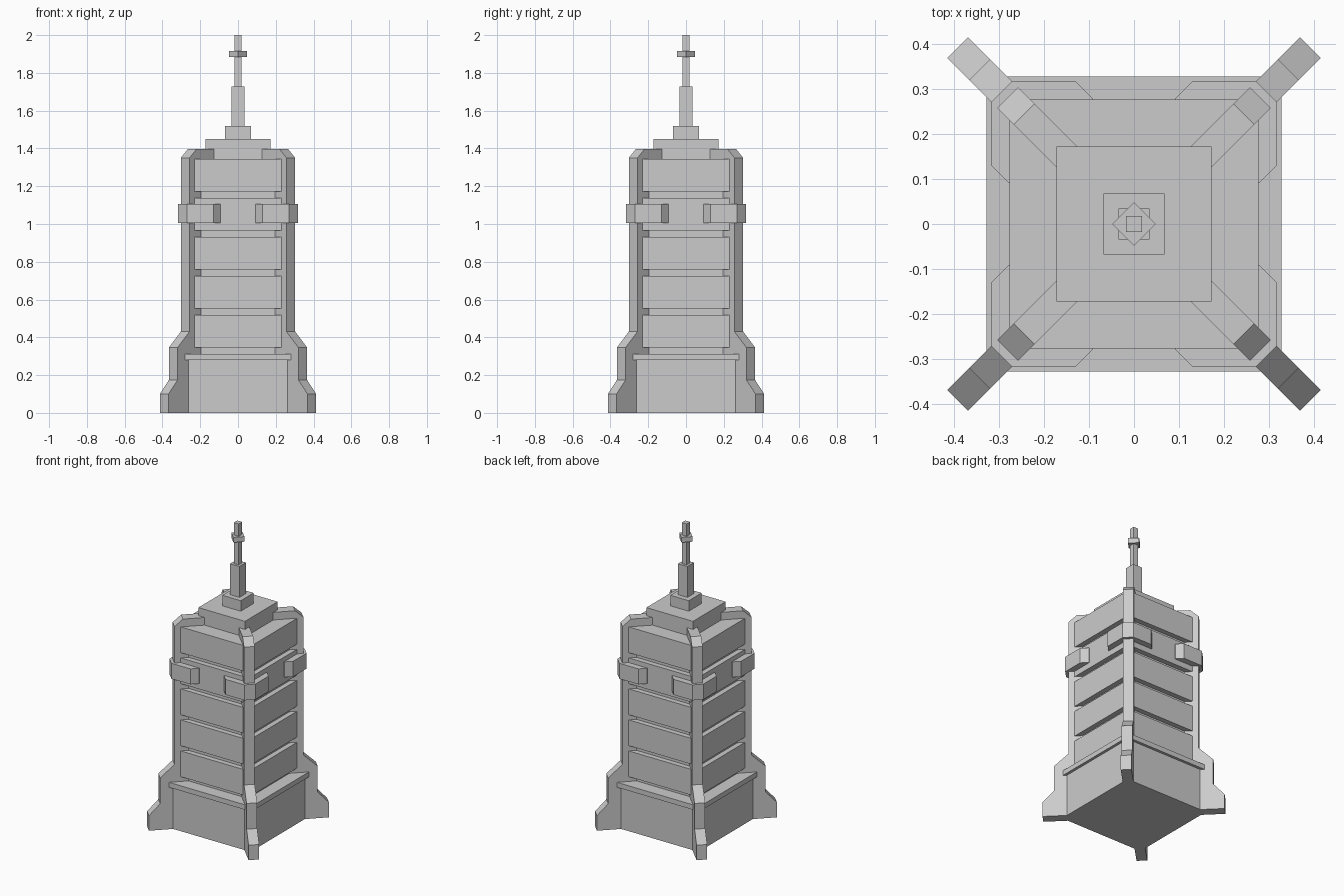
import bpy, bmesh
from math import pi
from mathutils import Matrix, Vector

if "Cube" in bpy.data.objects:
    bpy.data.objects.remove(bpy.data.objects["Cube"])


def extrude_profile(name, pts, vec):
    """Closed polygon pushed along vec into a solid, returned as an object."""
    bm = bmesh.new()
    face = bm.faces.new([bm.verts.new(p) for p in pts])
    ext = bmesh.ops.extrude_face_region(bm, geom=[face])
    moved = [g for g in ext["geom"] if isinstance(g, bmesh.types.BMVert)]
    bmesh.ops.translate(bm, verts=moved, vec=Vector(vec))
    bmesh.ops.recalc_face_normals(bm, faces=bm.faces)
    mesh = bpy.data.meshes.new(name)
    bm.to_mesh(mesh)
    bm.free()
    ob = bpy.data.objects.new(name, mesh)
    bpy.context.collection.objects.link(ob)
    return ob


def block(name, half, z0, z1, turn=0):
    pts = [(-half, -half, z0), (half, -half, z0), (half, half, z0), (-half, half, z0)]
    ob = extrude_profile(name, pts, (0, 0, z1 - z0))
    ob.data.transform(Matrix.Rotation(turn, 4, 'Z'))
    return ob


# Base and its lip
block("base", 0.309, 0, 0.29)
block("base_lip", 0.327, 0.28, 0.313)

# Recessed core with stacked panel bands
block("core", 0.242, 0.30, 1.30)
for i in range(5):
    z = 0.345 + i * 0.207
    block(f"panel_band_{i + 1}", 0.276, z, z + 0.172)

# Roof cap and spire
block("roof_cap", 0.172, 1.33, 1.45)
block("spire_foot", 0.068, 1.44, 1.52)
block("spire_lower", 0.034, 1.51, 1.727)
block("spire_upper", 0.018, 1.72, 2.0)
block("spire_collar", 0.034, 1.883, 1.917, pi / 4)

# Stepped corner buttresses (radius, height) and wraparound corner brackets
fin = [(0.1, 0), (0.553, 0), (0.553, 0.10), (0.484, 0.175), (0.484, 0.347),
       (0.396, 0.43), (0.396, 1.35), (0.344, 1.396), (0.1, 1.396)]
bracket = [(0.092, 0.25), (0.092, 0.279), (0.13, 0.317), (0.27, 0.317), (0.317, 0.27),
           (0.317, 0.13), (0.279, 0.092), (0.25, 0.092), (0.25, 0.25)]
t = 0.0325
for i in range(4):
    f = extrude_profile(f"buttress_{i + 1}", [(r, -t, z) for r, z in fin], (0, 2 * t, 0))
    f.data.transform(Matrix.Rotation(pi / 4 + i * pi / 2, 4, 'Z'))
    b = extrude_profile(f"corner_bracket_{i + 1}", [(x, y, 1.004) for x, y in bracket], (0, 0, 0.103))
    b.data.transform(Matrix.Rotation(i * pi / 2, 4, 'Z'))
